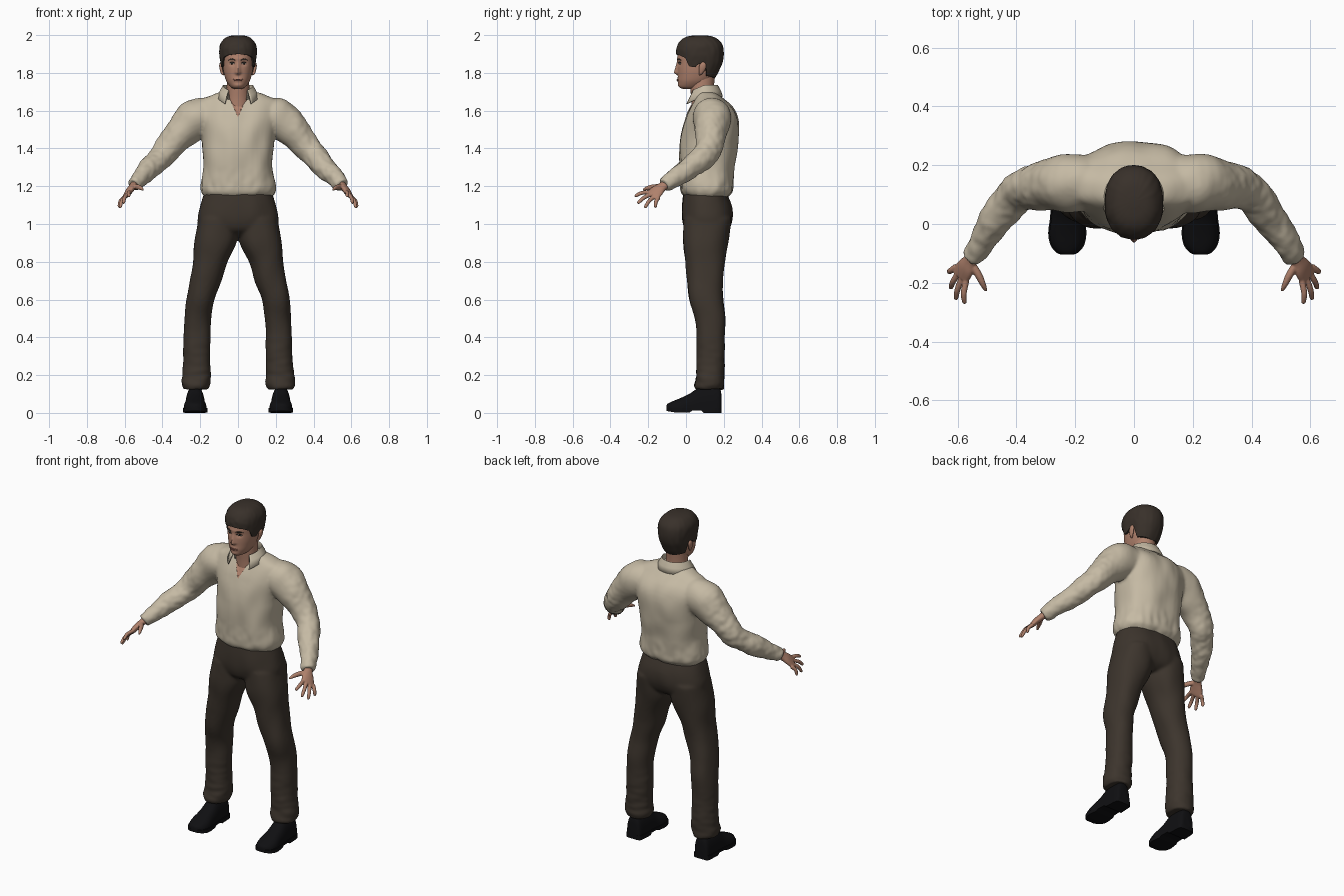
import bpy, bmesh, math
from mathutils import Vector, noise

if "Cube" in bpy.data.objects:
    bpy.data.objects.remove(bpy.data.objects["Cube"])


def material(name, r, g, b):
    m = bpy.data.materials.new(name)
    m.use_nodes = True
    m.diffuse_color = (r, g, b, 1)
    node = next(n for n in m.node_tree.nodes if n.type == "BSDF_PRINCIPLED")
    node.inputs["Base Color"].default_value = (r, g, b, 1)
    node.inputs["Roughness"].default_value = 0.8
    return m


SKIN = material("skin", 0.43, 0.22, 0.15)
LIPS = material("lips", 0.27, 0.11, 0.085)
HAIR = material("dark brown hair", 0.04, 0.03, 0.023)
EYE_WHITE = material("eye white", 0.45, 0.4, 0.36)
EYE_DARK = material("eye dark", 0.012, 0.009, 0.007)
SHIRT = material("cream shirt", 0.56, 0.49, 0.37)
TROUSERS = material("brown trousers", 0.046, 0.035, 0.026)
SHOES = material("black shoes", 0.005, 0.005, 0.006)
made = []


# Helpers: smooth stations, rings, lofts
def resample(rows, k):
    """Catmull-Rom through the stations, k steps per span."""
    rows = [Vector(r) for r in rows]
    out = []
    for i in range(len(rows) - 1):
        a, b, c, d = rows[max(i - 1, 0)], rows[i], rows[i + 1], rows[min(i + 2, len(rows) - 1)]
        for j in range(k):
            t = j / k
            out.append(b + (c - a) * (t / 2) + (a * 2 - b * 5 + c * 4 - d) * (t * t / 2)
                       + (b * 3 - a - c * 3 + d) * (t ** 3 / 2))
    return out + [rows[-1]]


def at(rows, v):
    """Linear look-up of a station by its first column."""
    for a, b in zip(rows, rows[1:]):
        if v <= b[0]:
            return a.lerp(b, max(0, (v - a[0]) / max(b[0] - a[0], 1e-9)))
    return rows[-1]


def power(v, p):
    return math.copysign(abs(v) ** (2 / p), v)


def ring(c, u, v, n=32, p=2):
    return [c + u * power(math.sin(t), p) - v * power(math.cos(t), p)
            for t in (2 * math.pi * i / n for i in range(n))]


def loft(bm, rings, flip=1):
    rows = [[bm.verts.new((q[0] * flip, q[1], q[2])) for q in r] for r in rings]
    n = len(rows[0])
    for a, b in zip(rows, rows[1:]):
        for i in range(n):
            bm.faces.new((a[i], a[(i + 1) % n], b[(i + 1) % n], b[i]))
    bm.faces.new(rows[0])
    bm.faces.new(rows[-1])


def stack(bm, rows, flip=1, p=2.4):
    """Level rings from stations (z, centre x, front y, back y, half width)."""
    loft(bm, [ring(Vector((x, (f + b) / 2, z)), Vector((w, 0, 0)), Vector((0, (b - f) / 2, 0)), 40, p)
              for z, x, f, b, w in resample(rows, 5)], flip)


def tube(bm, rows, side, flip=1, n=20, k=5):
    """Rings across a path of stations (x, y, z, radius along side, other radius)."""
    rows = resample(rows, k)
    pts = [r.to_3d() if len(r) == 3 else Vector(r[:3]) for r in rows]
    rings = []
    for i, (c, r) in enumerate(zip(pts, rows)):
        t = (pts[min(i + 1, len(pts) - 1)] - pts[max(i - 1, 0)]).normalized()
        u = (Vector(side) - t * t.dot(Vector(side))).normalized()
        rings.append(ring(c, u * r[3], t.cross(u) * r[4], n))
    loft(bm, rings, flip)


def finish(bm, name, mats, voxel=0, smooth=0, folds=None):
    bmesh.ops.recalc_face_normals(bm, faces=bm.faces[:])
    me = bpy.data.meshes.new(name)
    bm.to_mesh(me)
    bm.free()
    ob = bpy.data.objects.new(name, me)
    bpy.context.collection.objects.link(ob)
    if voxel:
        mod = ob.modifiers.new("merge", "REMESH")
        mod.mode, mod.voxel_size = "VOXEL", voxel
        mod = ob.modifiers.new("soften", "SMOOTH")
        mod.factor, mod.iterations = 0.5, smooth
        graph = bpy.context.evaluated_depsgraph_get()
        me = bpy.data.meshes.new_from_object(ob.evaluated_get(graph))
        ob.modifiers.clear()
        ob.data = me
        me.name = name
    if folds:
        moves = [v.normal * folds(v.co) for v in me.vertices]
        for v, m in zip(me.vertices, moves):
            v.co += m
    me.materials.clear()
    for m in mats:
        me.materials.append(m)
    made.append(ob)
    return ob


SIDES = (("left", 1), ("right", -1))

# Shirt: torso and sleeves merged, with soft folds
bm = bmesh.new()
stack(bm, [(1.14, 0, 0, .215, .172), (1.165, 0, -.022, .245, .192), (1.2, 0, -.027, .252, .199),
           (1.3, 0, -.032, .257, .184), (1.4, 0, -.032, .274, .187), (1.5, 0, -.022, .282, .197),
           (1.57, 0, 0, .27, .212), (1.62, 0, .022, .243, .217), (1.655, 0, .042, .205, .207),
           (1.682, 0, .055, .178, .145), (1.7, 0, .06, .16, .085)])
for _, s in SIDES:
    tube(bm, [(.13, .14, 1.575, .09, .09), (.215, .14, 1.56, .105, .1), (.295, .132, 1.49, .09, .085),
              (.355, .122, 1.42, .075, .074), (.4, .1, 1.365, .066, .066), (.45, .035, 1.31, .06, .06),
              (.5, -.035, 1.26, .051, .051), (.542, -.1, 1.217, .042, .04), (.553, -.116, 1.205, .037, .036)],
         (0, 0, 1), s, 32)


def shirt_folds(c):
    f = .008 * noise.noise(Vector((c.x * 13, c.y * 9, c.z * 7)))
    sleeve = max(0, min(1, (abs(c.x) - .25) * 8))
    waist = max(0, 1 - abs(c.z - 1.2) * 9) * (1 - sleeve)
    f += sleeve * .004 * noise.noise(c * 32)
    return f + waist * .005 * noise.noise(Vector((c.x * 30, c.y * 30, c.z * 18)))


shirt = finish(bm, "shirt", [SHIRT, SKIN], .009, 4, shirt_folds)

# Open V neck cut into the shirt front
bm = bmesh.new()
bm.from_mesh(shirt.data)
SLOPE, APEX = .45, 1.565
for s in (1, -1):
    faces = [f for f in bm.faces if f.calc_center_median().y < .1 and f.calc_center_median().z > 1.5]
    geom = list({e for f in faces for e in f.edges} | {v for f in faces for v in f.verts}) + faces
    bmesh.ops.bisect_plane(bm, geom=geom, plane_co=(0, 0, APEX), plane_no=(s, 0, -SLOPE))
for f in bm.faces:
    c = f.calc_center_median()
    f.material_index = int(c.y < .09 and abs(c.x) < (c.z - APEX) * SLOPE)
for v in bm.verts:
    if v.link_faces and all(f.material_index for f in v.link_faces):
        v.co.y += .007
bm.to_mesh(shirt.data)
bm.free()

# Collar: folded band open at the front, with pointed wings
bm = bmesh.new()
last = None
for i in range(41):
    t = math.radians(38 + 284 * i / 40)
    front = max(0, math.cos(t))
    d = Vector((math.sin(t), -math.cos(t), 0))
    mid = Vector((0, .095, 1.725 - .02 * front))
    row = [mid + Vector((d.x * .07, d.y * .066, -.05)), mid + Vector((d.x * .08, d.y * .074, .01 - .012 * front)),
           mid + Vector((d.x * .097, d.y * .09, -.02 - .01 * front)),
           mid + Vector((d.x * .113, d.y * (.1 + .022 * front), -.05 - .036 * front ** 2))]
    row = [bm.verts.new(q) for q in row]
    if last:
        for j in range(3):
            bm.faces.new((last[j], row[j], row[j + 1], last[j + 1]))
    last = row
collar = finish(bm, "collar", [SHIRT])
collar.modifiers.new("thickness", "SOLIDIFY").thickness = .006

# Trousers: hips and legs merged
bm = bmesh.new()
stack(bm, [(.935, 0, .05, .18, .09), (.965, 0, .0, .222, .195), (1.02, 0, -.02, .245, .214),
           (1.09, 0, -.022, .243, .2), (1.17, 0, -.012, .215, .178)])
for _, s in SIDES:
    stack(bm, [(.125, .224, .05, .198, .066), (.145, .224, .045, .203, .074), (.175, .223, .052, .202, .077),
               (.25, .22, .056, .203, .073), (.4, .217, .058, .204, .07), (.5, .212, .045, .207, .07),
               (.6, .2, .018, .197, .074), (.7, .172, .005, .196, .084), (.8, .148, -.004, .206, .09),
               (.91, .118, -.017, .224, .112), (1.03, .105, -.012, .24, .104)], s, 2.2)


def trouser_folds(c):
    low = max(0, 1 - c.z * 2.2)
    return .005 * noise.noise(Vector((c.x * 12, c.y * 12, c.z * 7))) \
        + .008 * low * noise.noise(Vector((c.x * 14, c.y * 14, c.z * 34)))


finish(bm, "trousers", [TROUSERS], .009, 4, trouser_folds)

# Shoes: rounded upper on a flat sole with heel
SHOE = [(.187, .03, .1), (.175, .045, .135), (.12, .05, .14), (.07, .052, .135), (.02, .055, .102),
        (-.03, .061, .078), (-.07, .054, .062), (-.095, .036, .05), (-.104, .018, .04)]
for label, s in SIDES:
    bm = bmesh.new()
    upper, sole = [], []
    for y, w, top in resample(SHOE, 4):
        r = ring(Vector((.227, y, .018)), Vector((w, 0, 0)), Vector((0, 0, top - .018)), 28, 2.5)
        upper.append([(q.x, q.y, max(q.z, .018)) for q in r])
        low = 0 if y > .085 else .012 if y > .03 else .003 + .008 * max(0, -y - .06) / .05
        sole.append([(.227 + a * (w + .004), y, z) for a, z in ((-1, low), (1, low), (1, .026), (-1, .026))])
    loft(bm, upper, s)
    loft(bm, sole, s)
    finish(bm, label + "_shoe", [SHOES])

# Hands: palm, four fingers and thumb merged
ACROSS = Vector((.04, .055, -.035))
INDEX, TIPS = Vector((.571, -.2, 1.168)), ((.578, -.272, 1.148), (.608, -.258, 1.11),
                                           (.626, -.22, 1.086), (.632, -.164, 1.088))
for label, s in SIDES:
    bm = bmesh.new()
    tube(bm, [(.535, -.09, 1.224, .026, .024), (.556, -.122, 1.2, .026, .019), (.572, -.148, 1.18, .036, .018),
              (.588, -.172, 1.155, .04, .014), (.592, -.18, 1.15, .036, .01)], ACROSS, s)
    for i, tip in enumerate(TIPS):
        base, tip = INDEX + ACROSS * (i / 3), Vector(tip)
        base = base.lerp(Vector((.57, -.145, 1.18)), .15)
        bend = base.lerp(tip, .5) + Vector((.005, -.004, .005))
        tube(bm, [(*base, .011, .011), (*bend, .0105, .01), (*base.lerp(tip, .9), .009, .008), (*tip, .004, .004)],
             ACROSS, s, 12)
    tube(bm, [(.553, -.135, 1.198, .014, .013), (.53, -.172, 1.196, .014, .013), (.514, -.205, 1.19, .011, .01),
              (.503, -.228, 1.18, .005, .005)], ACROSS, s, 12)
    finish(bm, label + "_hand", [SKIN], .0035, 2)

# Neck
bm = bmesh.new()
stack(bm, [(1.59, 0, .03, .16, .07), (1.66, 0, .028, .155, .064), (1.72, 0, .022, .148, .06),
           (1.8, 0, .015, .155, .058)], 1, 2)
finish(bm, "neck", [SKIN])

# Head: stations (z, front y, back y, half width) with modelled features
HEAD = resample([(1.716, -.018, .06, .022), (1.726, -.036, .09, .04), (1.755, -.042, .13, .061),
                 (1.79, -.043, .155, .073), (1.82, -.044, .168, .079), (1.86, -.044, .182, .083),
                 (1.9, -.043, .186, .086), (1.94, -.032, .178, .081), (1.968, -.008, .152, .062),
                 (1.982, .025, .122, .036), (1.987, .07, .08, .004)], 6)


def bump(v, width):
    return math.exp(-(v / width) ** 2)


def features(x, z):
    t = (1.87 - z) / .07
    nose = t if 0 < t <= 1 else max(0, 1 - (t - 1) * 5) if t > 1 else 0
    return (-.021 * nose * bump(x, .008 + .006 * nose) + .008 * bump(abs(x) - .031, .015) * bump(z - 1.851, .012)
            - .004 * bump(x, .045) * bump(z - 1.873, .01) - .005 * bump(x, .022) * bump(z - 1.763, .01)
            - .004 * bump(x, .022) * bump(z - 1.735, .01))


def head_point(t, z, off=0):
    _, f, b, w = at(HEAD, z)
    return Vector(((w + off) * power(math.sin(t), 2.2), (f + b) / 2 - ((b - f) / 2 + off) * power(math.cos(t), 2.2), z))


def face_point(x, z, out=0):
    _, f, b, w = at(HEAD, z)
    y = (f + b) / 2 - (b - f) / 2 * (1 - (abs(x) / w) ** 2.2) ** (1 / 2.2)
    return (x, y + features(x, z) - out, z)


bm = bmesh.new()
rings = []
for i in range(73):
    z = 1.716 + .271 * (.5 - .5 * math.cos(math.pi * i / 72))
    r = [head_point(2 * math.pi * j / 120, z) for j in range(120)]
    for q in r:
        if q.y < .04:
            q.y += features(q.x, z)
    rings.append(r)
loft(bm, rings)
finish(bm, "head", [SKIN])

# Hair: a shell over the skull that follows the hairline
LINE = [Vector(v) for v in ((0, 1.9), (35, 1.893), (55, 1.88), (68, 1.835), (82, 1.83), (92, 1.85),
                            (106, 1.845), (118, 1.785), (180, 1.77))]
bm = bmesh.new()
rings = []
for i in range(29):
    r = []
    for j in range(96):
        t = 2 * math.pi * j / 96
        start = at(LINE, math.degrees(min(t, 2 * math.pi - t)))[1]
        u = math.sin(math.pi / 2 * max(i - 1, 0) / 27)
        strand = .0025 * noise.noise(Vector((math.sin(t) * 5, math.cos(t) * 5, u * 4)))
        q = head_point(t, start + (1.987 - start) * u, -.004 if i == 0 else .009 + .005 * min(1, u * 3) + strand)
        q.z += .012 * u
        r.append(q)
    rings.append(r)
loft(bm, rings)
finish(bm, "hair", [HAIR])

# Ears, brows, eyes and lips
for label, s in SIDES:
    bm = bmesh.new()
    tube(bm, [(.077, .072, 1.79, .004, .004), (.084, .078, 1.8, .01, .007), (.09, .086, 1.825, .018, .008),
              (.091, .09, 1.845, .016, .008), (.088, .09, 1.857, .006, .004)], (0, 1, 0), s, 16)
    finish(bm, label + "_ear", [SKIN])
    for part, mat, x0, x1, z, arch, h, out in (("brow", HAIR, .014, .052, 1.867, .005, .0045, 0),
                                               ("eye", EYE_WHITE, .019, .045, 1.849, .001, .0055, 0),
                                               ("iris", EYE_DARK, .027, .038, 1.849, 0, .005, .002),
                                               ("eyelid", EYE_DARK, .016, .048, 1.852, .004, .0022, .002)):
        bm = bmesh.new()
        path = []
        for i in range(7):
            k = math.sin(math.pi * i / 6)
            path.append((*face_point(x0 + (x1 - x0) * i / 6, z + arch * k, out), h * (.15 + .85 * k), .001 + .002 * k))
        tube(bm, path, (0, 0, 1), s, 10, 3)
        finish(bm, label + "_" + part, [mat])
for part, z, h in (("upper_lip", 1.766, .003), ("lower_lip", 1.7595, .0035)):
    bm = bmesh.new()
    tube(bm, [(*face_point(-.025 + .05 * i / 8, z), h * (.15 + .85 * math.sin(math.pi * i / 8)), .0025)
              for i in range(9)], (0, 0, 1), 1, 10, 3)
    finish(bm, part, [LIPS])

# Smooth shading with kept edges
bpy.ops.object.select_all(action="DESELECT")
for ob in made:
    ob.select_set(True)
bpy.context.view_layer.objects.active = made[0]
bpy.ops.object.shade_smooth_by_angle(angle=math.radians(50))
